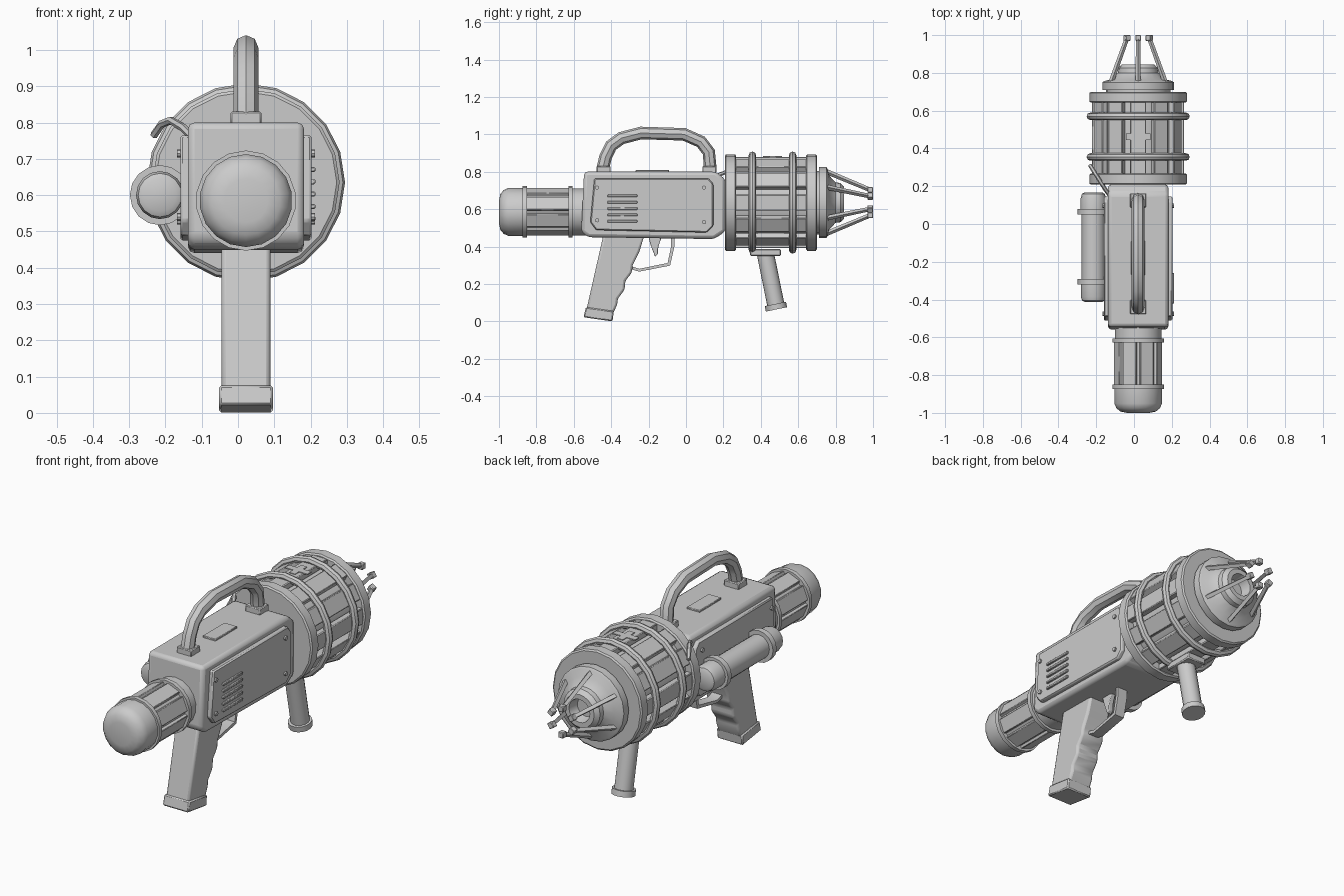
import bpy, bmesh, math
from mathutils import Matrix, Vector

if "Cube" in bpy.data.objects:
    bpy.data.objects.remove(bpy.data.objects["Cube"])

CX, CZ = 0.022, 0.635      # main drum axis
RZ = 0.585                 # rear cylinder axis height


def finish(name, bm, bevel=0, segs=2):
    bmesh.ops.recalc_face_normals(bm, faces=bm.faces)
    me = bpy.data.meshes.new(name)
    bm.to_mesh(me)
    bm.free()
    ob = bpy.data.objects.new(name, me)
    bpy.context.collection.objects.link(ob)
    if bevel:
        m = ob.modifiers.new("bevel", 'BEVEL')
        m.width, m.segments, m.limit_method = bevel, segs, 'ANGLE'
    return ob


def lathe(name, prof, cx=CX, cz=CZ, n=20, loop=False):
    """Revolve (y, radius) points about an axis along y."""
    bm = bmesh.new()
    rings = [[bm.verts.new((cx + r * math.sin(2 * math.pi * i / n), y,
                            cz + r * math.cos(2 * math.pi * i / n))) for i in range(n)]
             for y, r in prof]
    pairs = list(zip(rings, rings[1:]))
    if loop:
        pairs.append((rings[-1], rings[0]))
    for a, b in pairs:
        for i in range(n):
            j = (i + 1) % n
            bm.faces.new((a[i], a[j], b[j], b[i]))
    if not loop:
        bm.faces.new(rings[0])
        bm.faces.new(rings[-1])
    return finish(name, bm)


def prism(name, prof, x0, x1, bevel=0.0, segs=2):
    """Extrude a (y, z) outline across x."""
    bm = bmesh.new()
    f = bm.faces.new([bm.verts.new((x0, y, z)) for y, z in prof])
    ext = bmesh.ops.extrude_face_region(bm, geom=[f])
    vs = [v for v in ext['geom'] if isinstance(v, bmesh.types.BMVert)]
    bmesh.ops.translate(bm, verts=vs, vec=(x1 - x0, 0, 0))
    return finish(name, bm, bevel, segs)


def box(name, c, s, bevel=0.0, rot=None):
    bm = bmesh.new()
    bmesh.ops.create_cube(bm, size=1)
    m = Matrix.Translation(c) @ (rot or Matrix()) @ Matrix.Diagonal((*s, 1))
    bmesh.ops.transform(bm, matrix=m, verts=bm.verts)
    return finish(name, bm, bevel, 1)


def rod(name, a, b, r, n=12, r2=None):
    a, b = Vector(a), Vector(b)
    bm = bmesh.new()
    bmesh.ops.create_cone(bm, cap_ends=True, segments=n, radius1=r,
                          radius2=r if r2 is None else r2, depth=(b - a).length)
    q = (b - a).to_track_quat('Z', 'Y').to_matrix().to_4x4()
    bmesh.ops.transform(bm, matrix=Matrix.Translation((a + b) / 2) @ q, verts=bm.verts)
    return finish(name, bm)


def tube(name, pts, r, res=2):
    cu = bpy.data.curves.new(name, 'CURVE')
    cu.dimensions = '3D'
    cu.bevel_depth, cu.bevel_resolution, cu.use_fill_caps = r, res, True
    sp = cu.splines.new('POLY')
    sp.points.add(len(pts) - 1)
    for p, co in zip(sp.points, pts):
        p.co = (*co, 1)
    tmp = bpy.data.objects.new(name + "_path", cu)
    bpy.context.collection.objects.link(tmp)
    me = bpy.data.meshes.new_from_object(tmp.evaluated_get(bpy.context.evaluated_depsgraph_get()))
    bpy.data.objects.remove(tmp)
    ob = bpy.data.objects.new(name, me)
    bpy.context.collection.objects.link(ob)
    return ob


def spun(angle, r, y, cz=CZ):
    """Position and rotation of something placed around the y axis."""
    return ((CX + r * math.sin(angle), y, cz + r * math.cos(angle)),
            Matrix.Rotation(angle, 4, 'Y'))


# Main housing with side panels
prism("housing", [(-0.545, 0.80), (0.16, 0.80), (0.21, 0.76), (0.21, 0.48), (0.15, 0.44),
                  (-0.525, 0.45), (-0.56, 0.48)], -0.138, 0.182, 0.018)
panel = [(-0.49, 0.765), (0.12, 0.765), (0.146, 0.735), (0.146, 0.51), (0.11, 0.475),
         (-0.48, 0.488), (-0.512, 0.53)]
for side, x0, x1 in (("right", 0.175, 0.203), ("left", -0.131, -0.159)):
    prism(side + "_panel", panel, x0, x1, 0.006, 1)
    d = 0.009 if x1 > 0 else -0.009
    for i, (y, z) in enumerate([(-0.475, 0.715), (0.097, 0.715), (0.097, 0.53), (-0.475, 0.54)]):
        rod(f"{side}_bolt_{i}", (x1 - d, y, z), (x1 + d, y, z), 0.011, 8)
for i in range(5):
    box(f"vent_slat_{i}", (0.205, -0.34, 0.535 + 0.034 * i), (0.016, 0.16, 0.014), 0.003)
box("top_plate", (CX, -0.18, 0.803), (0.075, 0.18, 0.012), 0.003)

# Carrying handle
for i, y in enumerate((-0.44, 0.125)):
    box(f"handle_mount_{i}", (CX, y, 0.812), (0.085, 0.075, 0.036), 0.004)
tube("carry_handle", [(CX, y, z) for y, z in
                      [(-0.445, 0.815), (-0.43, 0.88), (-0.40, 0.94), (-0.345, 0.98), (-0.24, 1.007),
                       (-0.01, 1.0), (0.08, 0.96), (0.122, 0.905), (0.13, 0.815)]], 0.034)

# Rear cylinder with bands and ribs
lathe("rear_cap", [(-1.0, 0.06), (-0.993, 0.095), (-0.975, 0.117), (-0.95, 0.128), (-0.86, 0.128)],
      cz=RZ, n=18)
lathe("rear_barrel", [(-0.87, 0.115), (-0.62, 0.115)], cz=RZ, n=18)
lathe("rear_collar", [(-0.62, 0.125), (-0.53, 0.125)], cz=RZ, n=18)
for i, y in enumerate((-0.862, -0.617)):
    lathe(f"rear_band_{i}", [(y - 0.011, 0.138), (y + 0.011, 0.138)], cz=RZ, n=18)
for i in range(8):
    c, q = spun(math.pi * (i + 0.5) / 4, 0.113, -0.74, RZ)
    box(f"rear_rib_{i}", c, (0.075, 0.24, 0.02), 0.003, q)

# Large drum: core, flanges, slats, hoops
lathe("drum_core", [(0.22, 0.215), (0.69, 0.215)])
for i, (a, b) in enumerate(((0.208, 0.268), (0.642, 0.70))):
    lathe(f"drum_flange_{i}", [(a, 0.25), (a + 0.006, 0.258), (b - 0.006, 0.258), (b, 0.25)])
for i in range(12):
    c, q = spun(math.pi * i / 6, 0.227, 0.455)
    box(f"drum_slat_{i}", c, (0.085, 0.40, 0.034), 0.004, q)
for i, y in enumerate((0.355, 0.57)):
    lathe(f"drum_hoop_{i}", [(y + 0.02 * math.cos(k * math.pi / 4), 0.253 + 0.02 * math.sin(k * math.pi / 4))
                             for k in range(8)], loop=True)
box("top_rib_long", (CX, 0.463, CZ + 0.245), (0.034, 0.10, 0.006))
box("top_rib_cross", (CX, 0.463, CZ + 0.245), (0.13, 0.034, 0.006))

# Hollow nozzle and six prongs
lathe("nozzle", [(0.69, 0.17), (0.71, 0.17), (0.71, 0.19), (0.75, 0.19), (0.757, 0.18), (0.765, 0.145),
                 (0.80, 0.108), (0.825, 0.105), (0.845, 0.085), (0.845, 0.06), (0.79, 0.05)])
for i in range(6):
    a = math.pi * i / 3
    p0, p1 = Vector(spun(a, 0.172, 0.735)[0]), Vector(spun(a, 0.072, 0.975)[0])
    rod(f"prong_{i}", p0, p1, 0.014, 4, 0.012)
    c, q = spun(a, 0.068, 0.985)
    box(f"prong_tip_{i}", c, (0.03, 0.03, 0.03), 0.003, q)

# Side canister with clamps and hose
lathe("canister", [(-0.413, 0.045), (-0.405, 0.06), (-0.385, 0.066), (-0.30, 0.066), (-0.30, 0.062),
                   (0.06, 0.062), (0.06, 0.068), (0.135, 0.068), (0.16, 0.06), (0.168, 0.045)],
      cx=-0.215, cz=0.60, n=16)
for i, y in enumerate((-0.305, 0.065)):
    lathe(f"canister_band_{i}", [(y - 0.015, 0.083), (y + 0.015, 0.083)], cx=-0.215, cz=0.60, n=16)
    box(f"canister_bracket_{i}", (-0.16, y, 0.60), (0.06, 0.05, 0.06), 0.004)
tube("hose", [(-0.12, 0.14, 0.755), (-0.15, 0.18, 0.785), (-0.185, 0.235, 0.806), (-0.21, 0.275, 0.796),
              (-0.232, 0.31, 0.765)], 0.011, 1)

# Pistol grip with finger grooves
prism("grip", [(-0.44, 0.47), (-0.22, 0.47), (-0.25, 0.37), (-0.285, 0.30), (-0.29, 0.26), (-0.325, 0.215),
               (-0.328, 0.17), (-0.365, 0.12), (-0.368, 0.09), (-0.39, 0.04), (-0.535, 0.05)],
      -0.045, 0.089, 0.012)
prism("grip_base", [(-0.548, 0.022), (-0.393, 0.0), (-0.386, 0.055), (-0.535, 0.076)],
      -0.052, 0.096, 0.006, 1)

# Trigger and guard
prism("trigger", [(-0.20, 0.45), (-0.19, 0.41), (-0.165, 0.345), (-0.15, 0.36), (-0.148, 0.40), (-0.13, 0.45)],
      CX - 0.014, CX + 0.014, 0.004)
prism("trigger_guard", [(-0.30, 0.28), (-0.25, 0.266), (-0.085, 0.298), (-0.062, 0.40), (-0.062, 0.45),
                        (-0.08, 0.45), (-0.08, 0.40), (-0.098, 0.312), (-0.25, 0.281), (-0.30, 0.298)],
      CX - 0.028, CX + 0.028)

# Front grip
box("foregrip_mount", (CX, 0.425, 0.368), (0.11, 0.165, 0.036), 0.005)
rod("foregrip", (CX, 0.425, 0.36), (CX, 0.483, 0.075), 0.046, 16)
rod("foregrip_cap", (CX, 0.478, 0.093), (CX, 0.484, 0.064), 0.058, 16)

# Smooth shading with sharp edges kept
for ob in bpy.context.scene.objects:
    ob.select_set(True)
    bpy.context.view_layer.objects.active = ob
bpy.ops.object.shade_smooth_by_angle(angle=math.radians(32))
